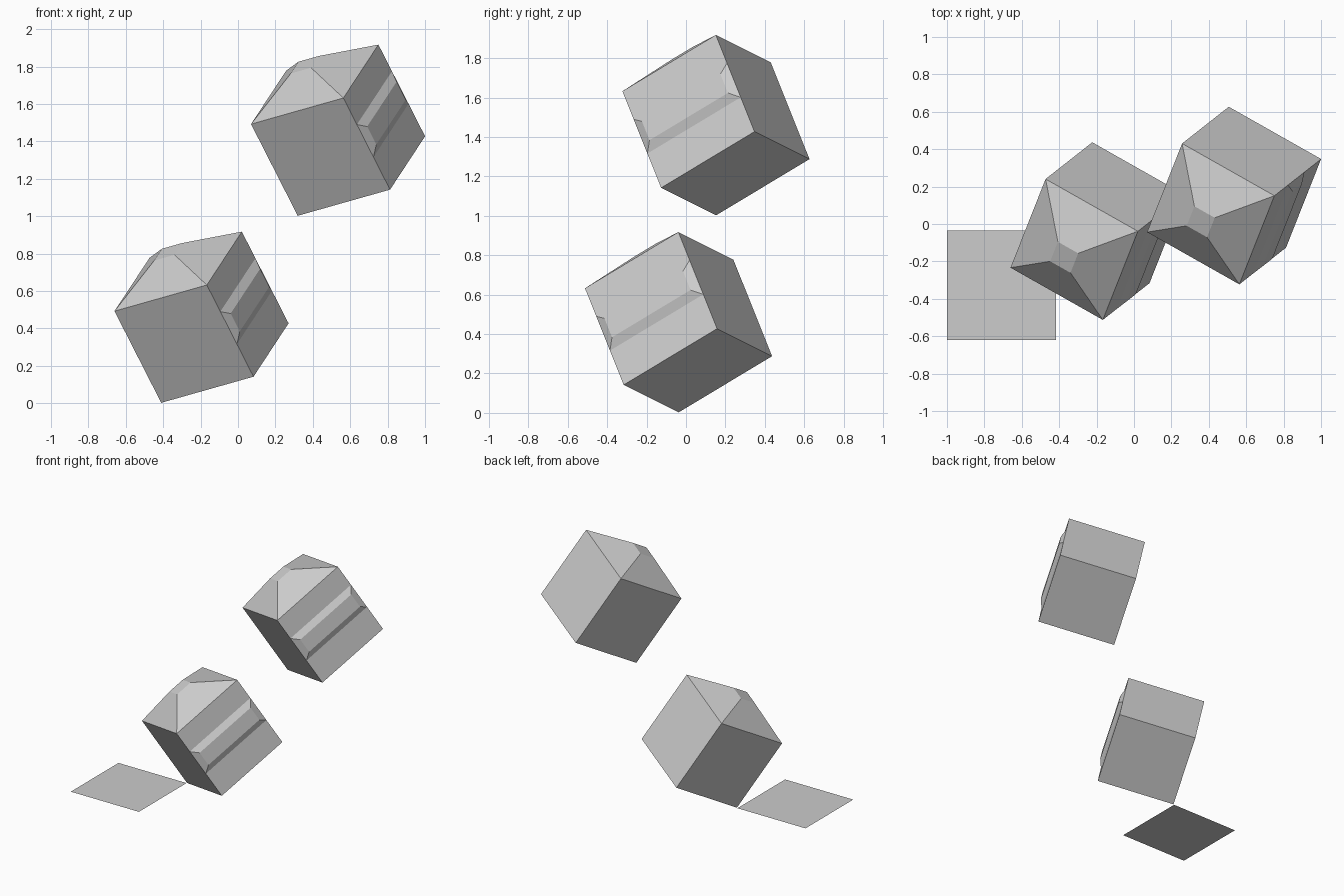
import bpy, bmesh
from mathutils import Vector, Matrix

if "Cube" in bpy.data.objects:
    bpy.data.objects.remove(bpy.data.objects["Cube"])

EDGE = 0.584

grey = bpy.data.materials.new("plain_grey")
grey.diffuse_color = (0.604, 0.604, 0.604, 1)
grey.use_nodes = True
grey.node_tree.nodes["Principled BSDF"].inputs["Base Color"].default_value = grey.diffuse_color

# Tilted frame shared by both blocks
ax = Vector((0.495, -0.28, 0.14)).normalized()
ay = Vector((0.19, 0.47, 0.285))
ay = (ay - ax * ay.dot(ax)).normalized()
az = ax.cross(ay)
tilt = Matrix((ax, ay, az)).transposed().to_4x4()


def finish(bm, name):
    me = bpy.data.meshes.new(name)
    bm.to_mesh(me)
    bm.free()
    me.materials.append(grey)
    ob = bpy.data.objects.new(name, me)
    bpy.context.collection.objects.link(ob)
    return ob


def raise_face(bm, normal, z, inset, height):
    """Inset the face with this normal and height, then lift it outward."""
    normal = Vector(normal)
    face = next(f for f in bm.faces if f.normal.dot(normal) > 0.99
                and abs(f.calc_center_median().z - z) < 0.05)
    bmesh.ops.inset_region(bm, faces=[face], thickness=inset, use_even_offset=True)
    bmesh.ops.translate(bm, verts=face.verts[:], vec=normal * height)


def block(name, centre):
    bm = bmesh.new()
    bmesh.ops.create_cube(bm, size=1)
    # Two cuts around the block mark the middle band
    for z in (0.21, -0.145):
        bmesh.ops.bisect_plane(bm, geom=bm.verts[:] + bm.edges[:] + bm.faces[:],
                               plane_co=(0, 0, z), plane_no=(0, 0, 1))
    bm.normal_update()
    raise_face(bm, (1, 0, 0), 0.0325, 0.08, 0.041)   # side ridge
    raise_face(bm, (0, 0, 1), 0.5, 0.39, 0.214)      # blunt pyramid cap
    bmesh.ops.transform(bm, matrix=Matrix.Translation(centre) @ tilt
                        @ Matrix.Scale(EDGE, 4), verts=bm.verts[:])
    bm.normal_update()
    return finish(bm, name)


block("lower_block", (-0.195, -0.038, 0.46))
block("upper_block", (0.535, 0.152, 1.46))

# Flat square sheet lying on the ground
bm = bmesh.new()
bmesh.ops.create_grid(bm, x_segments=1, y_segments=1, size=EDGE / 2)
bmesh.ops.translate(bm, verts=bm.verts[:], vec=(-0.708, -0.328, 0))
finish(bm, "ground_sheet")
